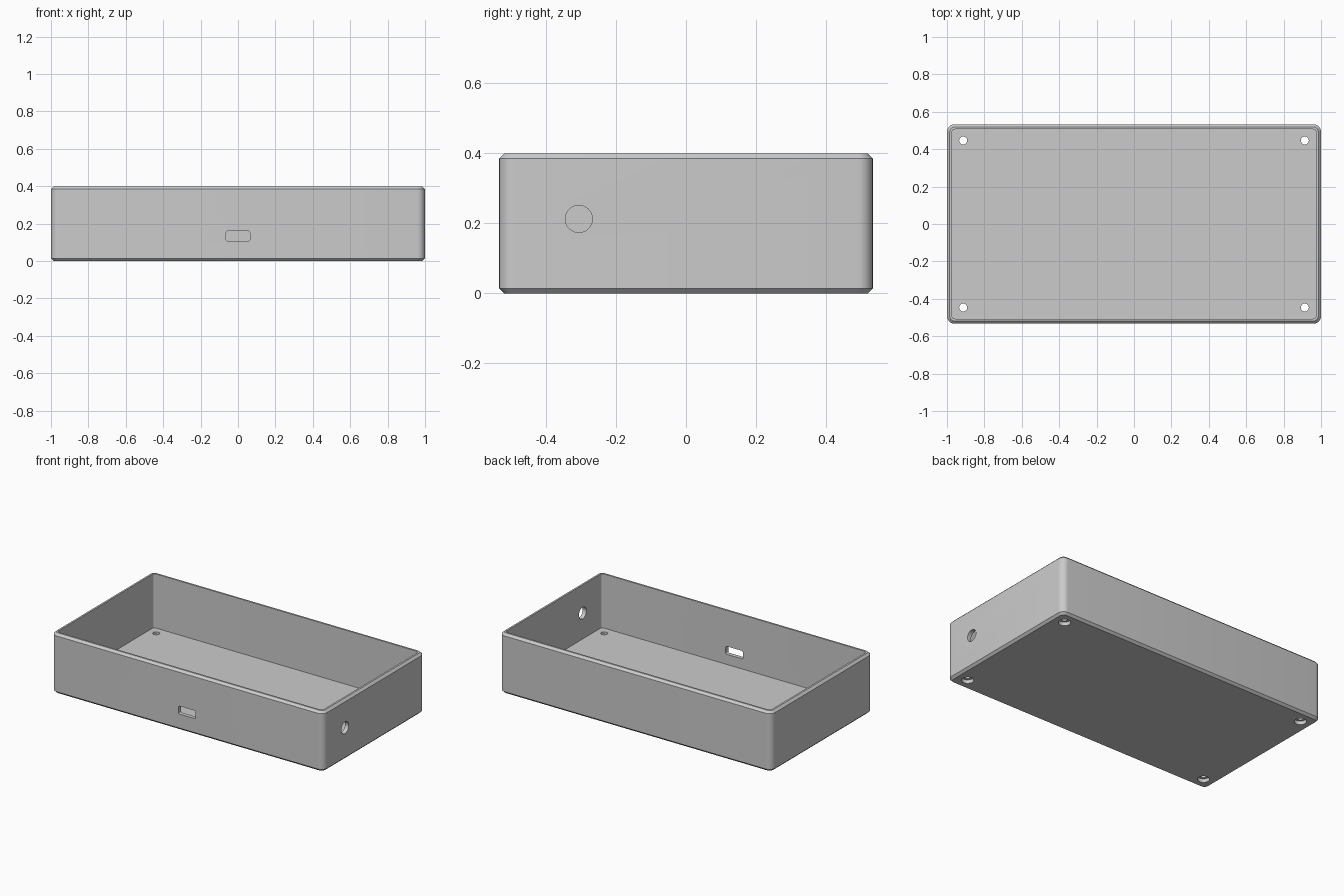
import bpy, bmesh, math
from mathutils import Matrix

if "Cube" in bpy.data.objects:
    bpy.data.objects.remove(bpy.data.objects["Cube"])

HX, HY, H = 1.0, 0.5333, 0.399      # outer half sizes and height
WALL, FLOOR = 0.0267, 0.04
CHAMFER, CORNER = 0.0145, 0.042

grey = bpy.data.materials.new("light_grey")
grey.use_nodes = True
colour = (0.6, 0.6, 0.6, 1)
grey.diffuse_color = colour
grey.node_tree.nodes["Principled BSDF"].inputs["Base Color"].default_value = colour


def ring(bm, hx, hy, r, z, steps=8):
    """Rounded rectangle of vertices at height z."""
    verts = []
    for k, (sx, sy) in enumerate([(1, 1), (-1, 1), (-1, -1), (1, -1)]):
        for i in range(steps + 1):
            a = (k + i / steps) * math.pi / 2
            verts.append(bm.verts.new((sx * (hx - r) + r * math.cos(a),
                                       sy * (hy - r) + r * math.sin(a), z)))
    return verts


def loft(name, rings, matrix=Matrix()):
    """Closed solid skinned through a list of (half x, half y, radius, z)."""
    bm = bmesh.new()
    loops = [ring(bm, *r) for r in rings]
    for lo, hi in zip(loops, loops[1:]):
        n = len(lo)
        for i in range(n):
            j = (i + 1) % n
            bm.faces.new((lo[i], lo[j], hi[j], hi[i]))
    bm.faces.new(loops[0][::-1])
    bm.faces.new(loops[-1])
    bmesh.ops.recalc_face_normals(bm, faces=bm.faces)
    bm.transform(matrix)
    mesh = bpy.data.meshes.new(name)
    bm.to_mesh(mesh)
    bm.free()
    obj = bpy.data.objects.new(name, mesh)
    bpy.context.collection.objects.link(obj)
    mesh.materials.append(grey)
    return obj


def cylinder(name, r, z0, z1, matrix):
    return loft(name, [(r, r, r * 0.9999, z0), (r, r, r * 0.9999, z1)], matrix)


# Open tray: chamfered outside, rim, straight inside walls, floor
c, w = CHAMFER, WALL
tray = loft("enclosure_tray", [
    (HX - c, HY - c, CORNER - c, 0),
    (HX, HY, CORNER, c),
    (HX, HY, CORNER, H - c),
    (HX - c, HY - c, CORNER - c, H),
    (HX - w, HY - w, CORNER - w, H),
    (HX - w, HY - w, CORNER - w, FLOOR),
])

# Cutters: front port slot, round side hole, four counterbored screw holes
front = Matrix.Translation((0, -HY, 0.1335)) @ Matrix.Rotation(math.pi / 2, 4, 'X')
side = Matrix.Translation((HX, -0.306, 0.2125)) @ Matrix.Rotation(math.pi / 2, 4, 'Y')
cutters = [
    loft("port_cutter", [(0.063, 0.0265, 0.008, -0.1), (0.063, 0.0265, 0.008, 0.1)], front),
    cylinder("side_hole_cutter", 0.0387, -0.1, 0.1, side),
]
for sx in (-1, 1):
    for sy in (-1, 1):
        place = Matrix.Translation((sx * 0.9133, sy * 0.4467, 0))
        cutters.append(cylinder("counterbore_cutter", 0.0367, -0.05, 0.024, place))
        cutters.append(cylinder("screw_hole_cutter", 0.0213, -0.06, 0.1, place))

bpy.context.view_layer.objects.active = tray
tray.select_set(True)
for cutter in cutters:
    cutter.hide_render = True
    mod = tray.modifiers.new("cut", 'BOOLEAN')
    mod.operation = 'DIFFERENCE'
    mod.solver = 'EXACT'
    mod.object = cutter
    bpy.ops.object.modifier_apply(modifier=mod.name)
    bpy.data.objects.remove(cutter)

# Smooth the rounded corners and holes, keep chamfers crisp
bpy.ops.object.shade_smooth_by_angle(angle=math.radians(30))
